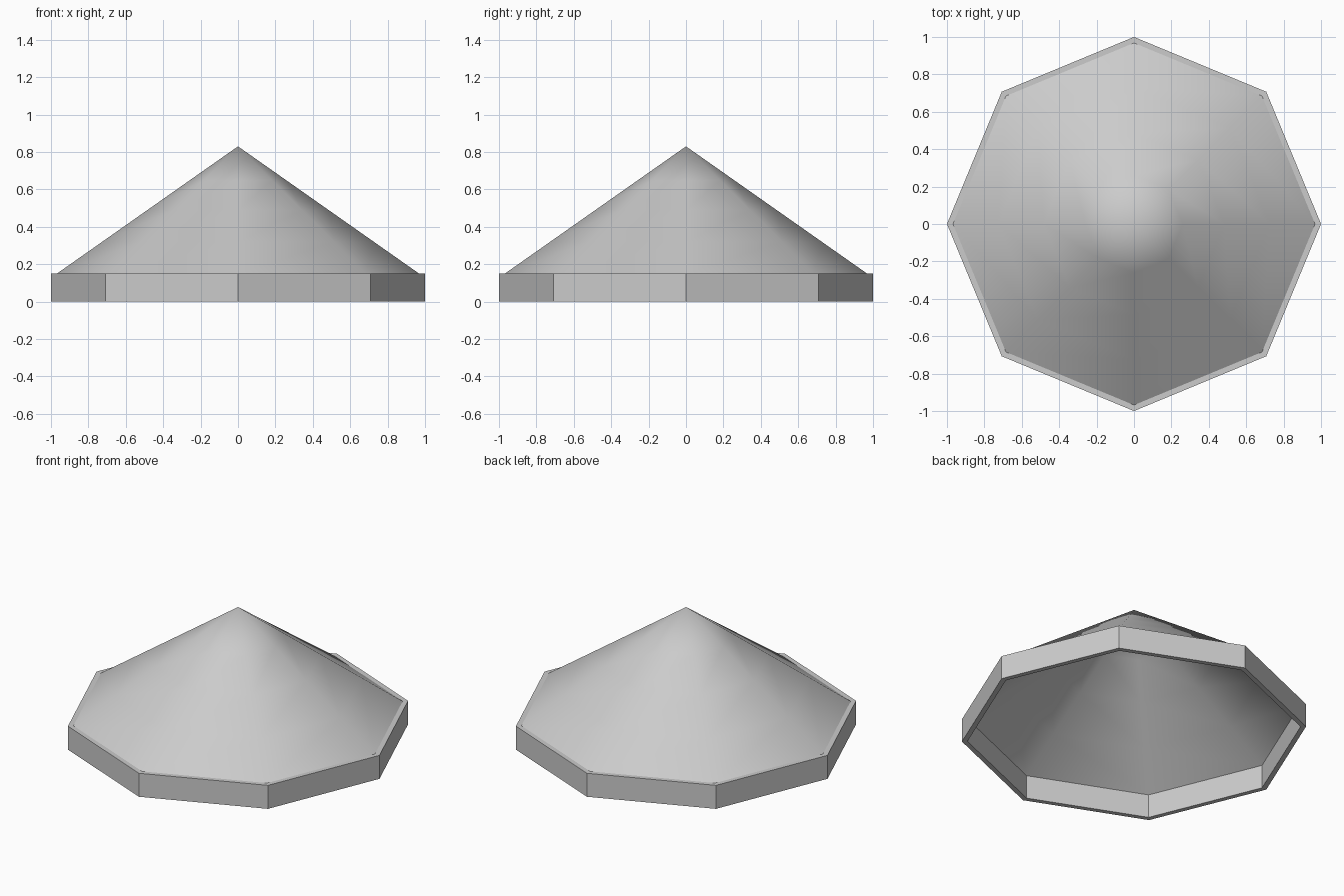
import bpy, bmesh, math

if "Cube" in bpy.data.objects:
    bpy.data.objects.remove(bpy.data.objects["Cube"])

SIDES = 8
OUTER, INNER = 1.0, 0.968
RIM_H, APEX_H = 0.15, 0.83


def loop(bm, r, z):
    """Octagonal vertex loop with corners on the axes."""
    return [bm.verts.new((r * math.cos(i * math.tau / SIDES),
                          r * math.sin(i * math.tau / SIDES), z))
            for i in range(SIDES)]


def bridge(bm, a, b):
    for i in range(SIDES):
        j = (i + 1) % SIDES
        bm.faces.new((a[i], a[j], b[j], b[i]))


def finish(bm, name, smooth):
    for f in bm.faces:
        f.smooth = smooth
    mesh = bpy.data.meshes.new(name)
    bm.to_mesh(mesh)
    bm.free()
    obj = bpy.data.objects.new(name, mesh)
    bpy.context.collection.objects.link(obj)
    return obj


# Rim: flat-sided octagonal band, open in the middle
bm = bmesh.new()
profile = [(OUTER, 0), (OUTER, RIM_H), (INNER, RIM_H), (INNER, 0)]
loops = [loop(bm, r, z) for r, z in profile]
for k in range(4):
    bridge(bm, loops[k], loops[(k + 1) % 4])
bmesh.ops.recalc_face_normals(bm, faces=bm.faces)
finish(bm, "rim_band", False)

# Roof: smooth-shaded octagonal cone shell, straight slope to the tip
bm = bmesh.new()
rings = [loop(bm, INNER * t, APEX_H + (RIM_H - APEX_H) * t)
         for t in (1.0, 0.75, 0.5, 0.27)]
for a, b in zip(rings, rings[1:]):
    bridge(bm, a, b)
tip = bm.verts.new((0, 0, APEX_H))
for i in range(SIDES):
    bm.faces.new((rings[-1][i], rings[-1][(i + 1) % SIDES], tip))
finish(bm, "roof_shell", True)
